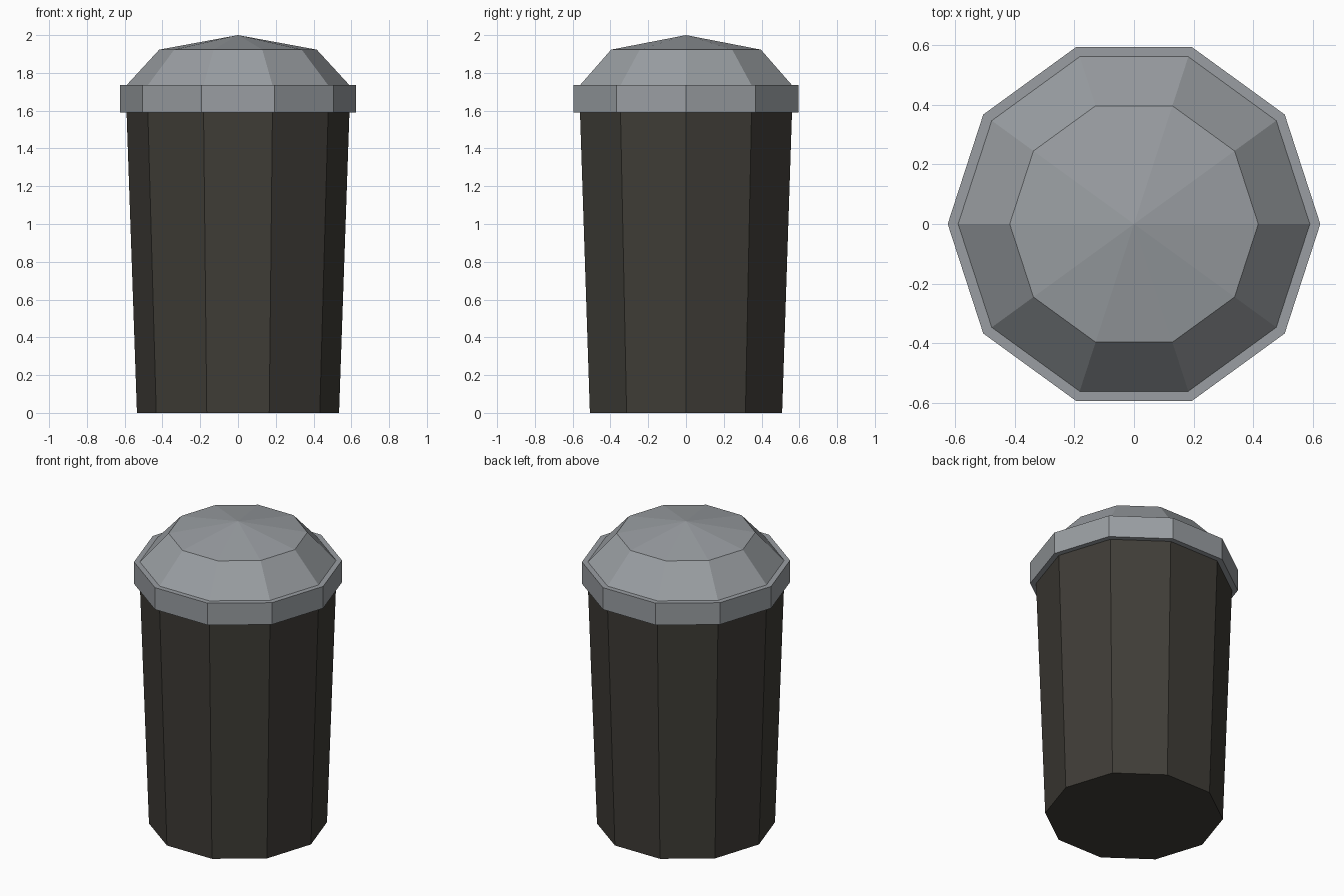
import bpy, bmesh
from math import cos, sin, tau

if "Cube" in bpy.data.objects:
    bpy.data.objects.remove(bpy.data.objects["Cube"])

SIDES = 10


def lathe(name, profile, color=None):
    """Revolve (radius, z) points into a flat-sided shell; radius 0 makes an apex."""
    bm = bmesh.new()
    rings = []
    for r, z in profile:
        count = SIDES if r else 1
        rings.append([bm.verts.new((r * cos(tau * i / SIDES), r * sin(tau * i / SIDES), z))
                      for i in range(count)])
    for low, high in zip(rings, rings[1:]):
        for i in range(SIDES):
            j = (i + 1) % SIDES
            if len(high) == 1:
                bm.faces.new((low[i], low[j], high[0]))
            else:
                bm.faces.new((low[i], low[j], high[j], high[i]))
    mesh = bpy.data.meshes.new(name)
    obj = bpy.data.objects.new(name, mesh)
    bpy.context.collection.objects.link(obj)
    if name == "bin_body":
        bm.faces.new(rings[0][::-1])  # flat base
    bm.to_mesh(mesh)
    bm.free()
    if color:
        mat = bpy.data.materials.new(name + "_paint")
        mat.diffuse_color = color
        mat.use_nodes = True
        mat.node_tree.nodes["Principled BSDF"].inputs["Base Color"].default_value = mat.diffuse_color
        mesh.materials.append(mat)
    return obj


# Tapered dark body
lathe("bin_body", [(0.535, 0), (0.59, 1.59)], (0.05, 0.046, 0.038, 1))

# Lid: underside lip, rim band, narrow ledge, sloped dome and shallow peak
lathe("bin_lid", [(0.59, 1.59), (0.625, 1.59), (0.625, 1.735),
                  (0.59, 1.735), (0.417, 1.923), (0, 2.0)], (0.32, 0.34, 0.36, 1))
